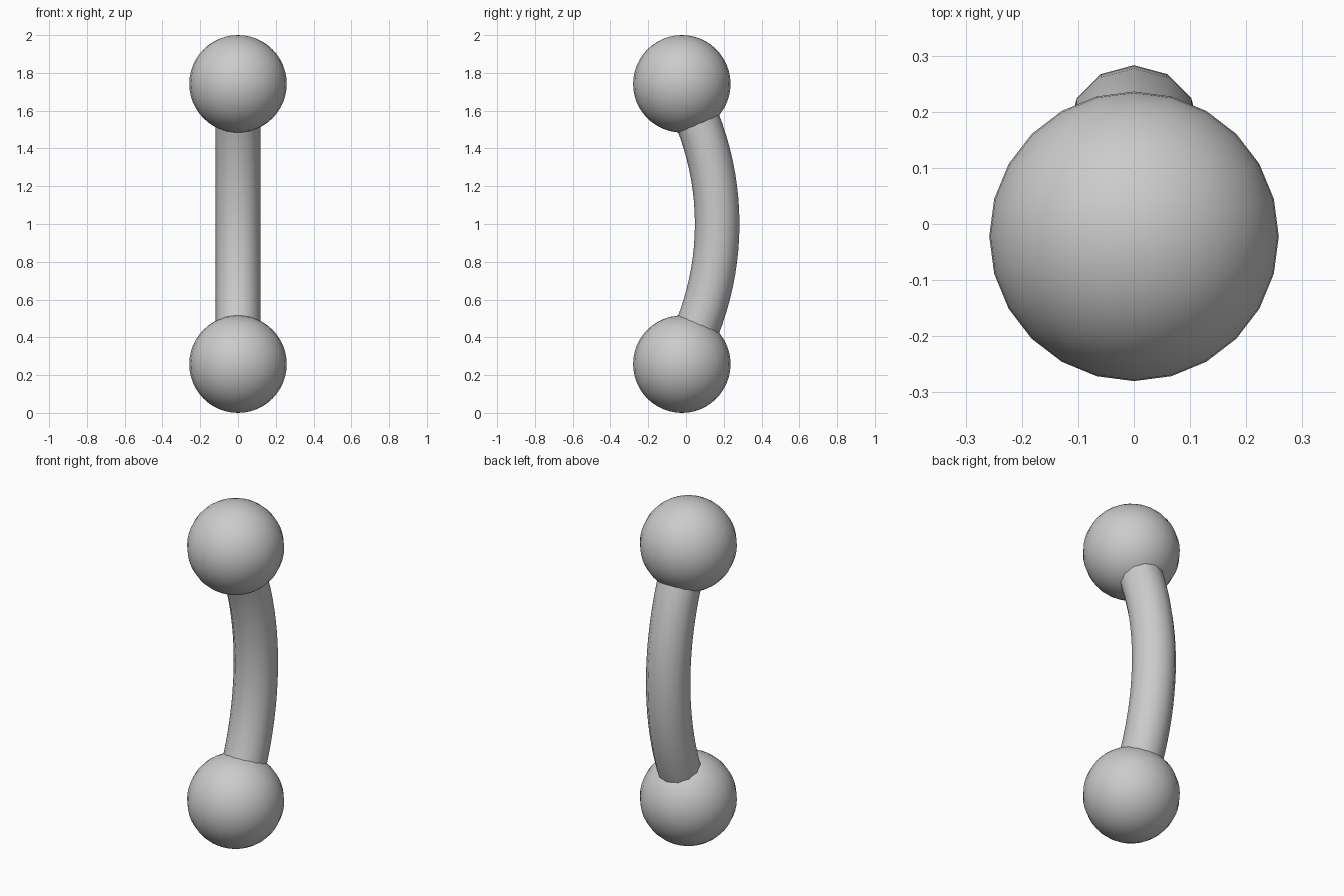
import bpy, bmesh
from math import radians
from mathutils import Vector, Matrix

if "Cube" in bpy.data.objects:
    bpy.data.objects.remove(bpy.data.objects["Cube"])

BALL_R, BALL_Y = 0.258, -0.022
BAR_R, BAR_Y = 0.118, 0.165
ARC_R, HALF = 1.49, radians(29)


def finish(name, bm):
    bmesh.ops.recalc_face_normals(bm, faces=bm.faces[:])
    me = bpy.data.meshes.new(name)
    bm.to_mesh(me)
    bm.free()
    ob = bpy.data.objects.new(name, me)
    bpy.context.collection.objects.link(ob)
    bpy.ops.object.select_all(action='DESELECT')
    ob.select_set(True)
    bpy.context.view_layer.objects.active = ob
    bpy.ops.object.shade_smooth_by_angle(angle=radians(40))
    return ob


# end balls
for name, z in (("bottom_ball", BALL_R), ("top_ball", 2 - BALL_R)):
    bm = bmesh.new()
    bmesh.ops.create_uvsphere(bm, u_segments=24, v_segments=24, radius=BALL_R)
    bmesh.ops.translate(bm, verts=bm.verts[:], vec=(0, BALL_Y, z))
    finish(name, bm)

# curved bar: a 12-sided disc swept along an arc in the YZ plane
bm = bmesh.new()
centre = Vector((0, BAR_Y - ARC_R, 1))
bmesh.ops.create_circle(bm, cap_ends=True, segments=12, radius=BAR_R)
bmesh.ops.translate(bm, verts=bm.verts[:], vec=(0, BAR_Y, 1))
bmesh.ops.rotate(bm, verts=bm.verts[:], cent=centre,
                 matrix=Matrix.Rotation(-HALF, 3, 'X'))
start = bm.faces[:]
end = bmesh.ops.spin(bm, geom=bm.verts[:] + bm.edges[:] + start, cent=centre,
                     axis=(1, 0, 0), angle=2 * HALF, steps=24, use_duplicate=False)
finish("curved_bar", bm)
